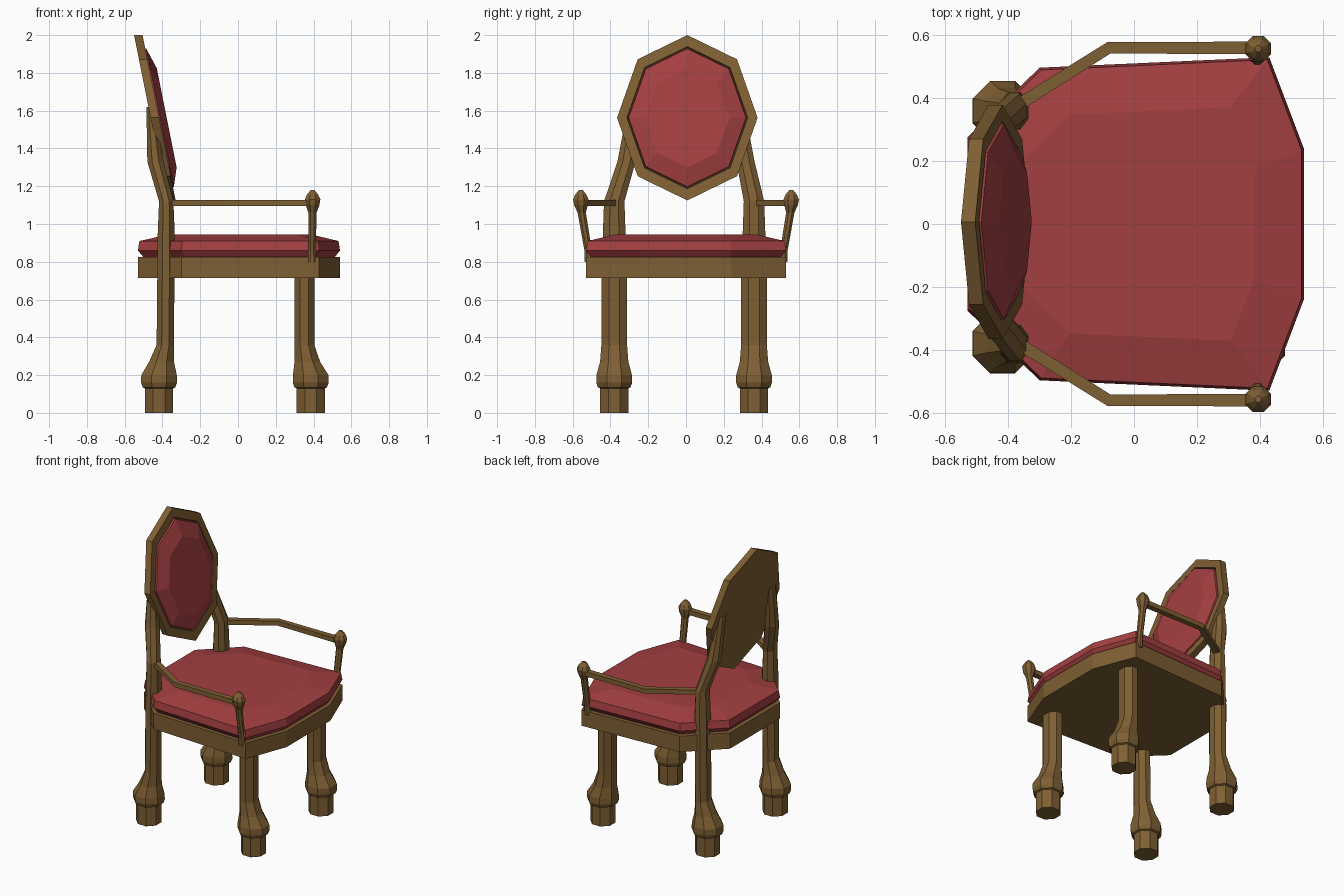
import bpy, bmesh, math

if "Cube" in bpy.data.objects:
    bpy.data.objects.remove(bpy.data.objects["Cube"])


def material(name, color):
    m = bpy.data.materials.new(name)
    m.diffuse_color = (*color, 1)
    m.use_nodes = True
    m.node_tree.nodes["Principled BSDF"].inputs["Base Color"].default_value = m.diffuse_color
    return m


WOOD = material("brown wood", (0.21, 0.115, 0.033))
RED = material("red fabric", (0.37, 0.05, 0.053))


def loft(name, rings, mat):
    """Skin a list of equal-length rings and cap both ends."""
    bm = bmesh.new()
    vs = [[bm.verts.new(p) for p in r] for r in rings]
    n = len(vs[0])
    for a, b in zip(vs, vs[1:]):
        for i in range(n):
            j = (i + 1) % n
            bm.faces.new((a[i], a[j], b[j], b[i]))
    bm.faces.new(vs[0][::-1])
    bm.faces.new(vs[-1])
    bmesh.ops.recalc_face_normals(bm, faces=bm.faces)
    me = bpy.data.meshes.new(name)
    bm.to_mesh(me)
    bm.free()
    me.materials.append(mat)
    ob = bpy.data.objects.new(name, me)
    bpy.context.collection.objects.link(ob)
    return ob


def oct_ring(z, cx, cy, rx, ry):
    """Octagon with flats facing the axes; rx, ry are half widths."""
    k = 1 / math.cos(math.pi / 8)
    angs = [math.pi / 8 + i * math.pi / 4 for i in range(8)]
    return [(cx + rx * k * math.cos(a), cy + ry * k * math.sin(a), z) for a in angs]


def turned(name, prof):
    return loft(name, [oct_ring(*p) for p in prof], WOOD)


# seat outline, mirrored across y
half = [(0.54, 0.24), (0.43, 0.53), (-0.30, 0.497), (-0.53, 0.275)]
outline = half + [(x, -y) for x, y in reversed(half)]


def seat_ring(z, s):
    return [(0.02 + (x - 0.02) * s, y * s, z) for x, y in outline]


# seat frame and cushion
loft("seat_frame", [seat_ring(0.715, 1), seat_ring(0.825, 1)], WOOD)
loft("seat_cushion", [seat_ring(0.82, 0.94), seat_ring(0.86, 1.0),
                      seat_ring(0.91, 0.985), seat_ring(0.945, 0.70)], RED)


# legs: turned foot, swelling, slimmer shaft
def foot(cx, cy):
    return [(0, cx, cy, .075, .075), (0.13, cx, cy, .075, .075),
            (0.135, cx, cy, .086, .086), (0.16, cx, cy, .095, .095),
            (0.20, cx, cy, .094, .094)]


for s, side in ((1, "right"), (-1, "left")):
    cy = s * 0.37 - 0.01
    turned("front_leg_" + side, foot(0.385, cy) + [
        (0.27, 0.367, cy, .068, .075), (0.36, 0.351, cy, .053, .068),
        (0.73, 0.351, cy, .053, .068)])
    # back leg runs on up behind the backrest
    turned("back_leg_" + side, foot(-0.418, cy) + [
        (0.27, -0.405, cy, .066, .072), (0.36, -0.385, cy, .046, .06),
        (0.95, -0.38, cy, .045, .06), (1.12, -0.38, cy, .038, .054),
        (1.33, -0.437, s * 0.315, .043, .048), (1.62, -0.465, s * 0.27, .02, .038)])
    # arm rail: flat bar with one bend
    path = [(-0.39, 0.365, 0.010, -0.017), (-0.08, 0.56, 0.005, -0.018),
            (0.40, 0.56, 0, -0.02)]
    rings = []
    for x, y, dx, dy in path:
        rings.append([(x - k * dx, s * (y - k * dy), 1.11 + h)
                      for k, h in ((1, -.016), (1, .016), (-1, .016), (-1, -.016))])
    loft("arm_rail_" + side, rings, WOOD)
    # arm post with faceted knob
    turned("arm_post_" + side, [
        (0.80, 0.392, s * 0.512, .024, .024), (0.86, 0.392, s * 0.518, .02, .02),
        (1.06, 0.394, s * 0.552, .022, .022), (1.10, 0.395, s * 0.556, .036, .036),
        (1.13, 0.395, s * 0.557, .041, .041), (1.155, 0.395, s * 0.557, .03, .03),
        (1.18, 0.395, s * 0.557, .010, .010)])


# backrest: tilted octagon; d is depth forward of its back face
def back_ring(s, d):
    out = []
    for i in range(8):
        a = i * math.pi / 4
        z = 1.5625 + 0.4375 * s * math.cos(a)
        out.append((-0.55 + 0.2 * (2.0 - z) + d, 0.007 + 0.372 * s * math.sin(a), z))
    return out


loft("backrest_frame", [back_ring(1, 0), back_ring(1, 0.045),
                        back_ring(0.86, 0.045), back_ring(0.85, 0.025)], WOOD)
loft("backrest_cushion", [back_ring(0.845, 0.02), back_ring(0.835, 0.05),
                          back_ring(0.60, 0.085)], RED)
